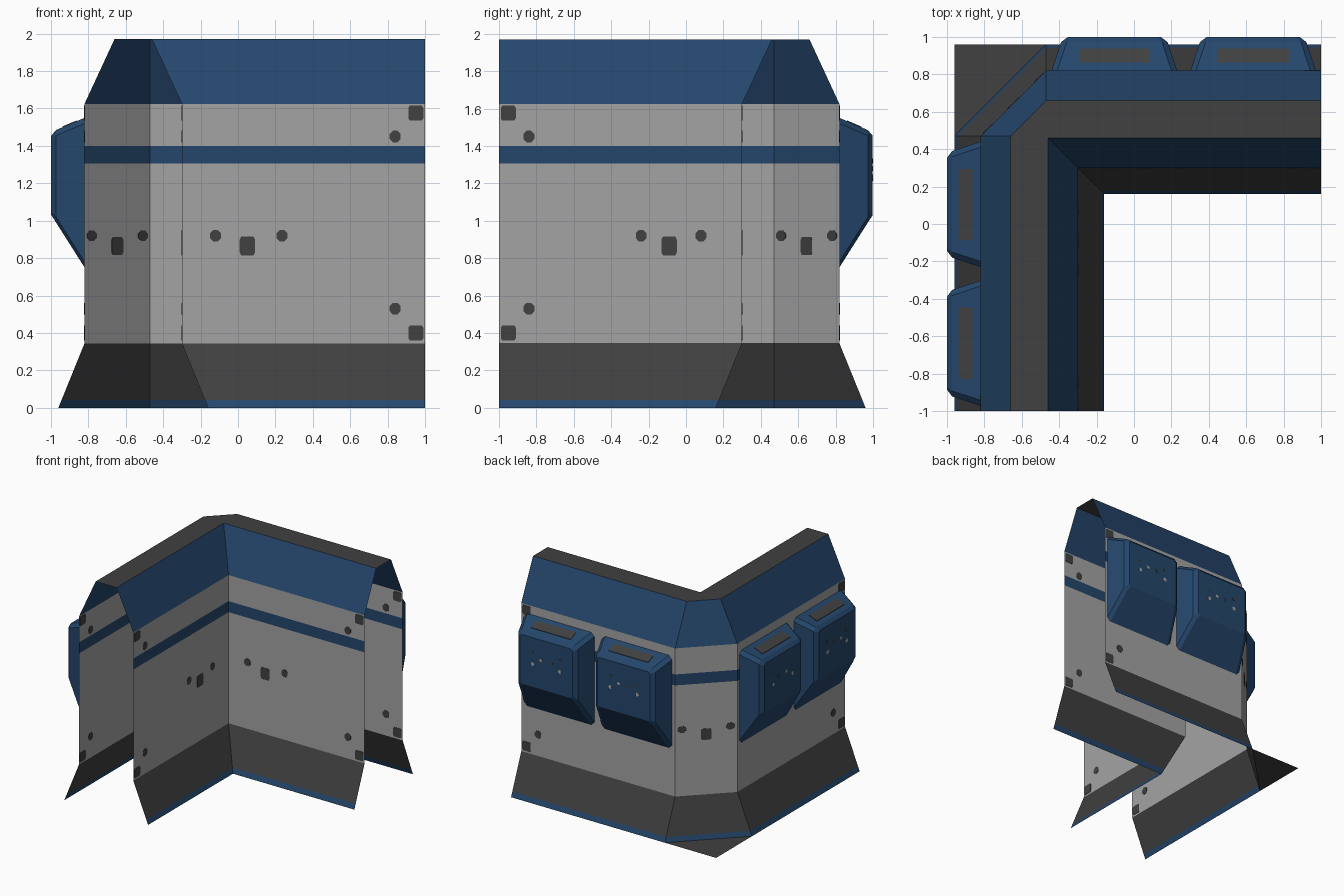
import bpy, bmesh, math

if "Cube" in bpy.data.objects:
    bpy.data.objects.remove(bpy.data.objects["Cube"])

R = math.sqrt(0.5)


def material(name, rgb):
    m = bpy.data.materials.new(name)
    m.diffuse_color = (*rgb, 1)
    m.use_nodes = True
    m.node_tree.nodes["Principled BSDF"].inputs["Base Color"].default_value = m.diffuse_color
    return m


MATS = [material("light_grey", (0.37, 0.37, 0.37)),
        material("dark_grey", (0.052, 0.052, 0.052)),
        material("navy_blue", (0.018, 0.062, 0.150))]
GREY, DARK, BLUE = range(3)


def finish(name, bm):
    me = bpy.data.meshes.new(name)
    bm.to_mesh(me)
    bm.free()
    for m in MATS:
        me.materials.append(m)
    ob = bpy.data.objects.new(name, me)
    bpy.context.collection.objects.link(ob)
    return ob


# Frames: u runs along the wall, o points outward, z is up
def back(u, o, z):
    return (u, o, z)


def left(u, o, z):
    return (-o, -u, z)


def corner(u, o, z):
    return ((u - o) * R, (u + o) * R, z)


def loft(bm, rings, mat):
    for r, s in zip(rings, rings[1:]):
        for j in range(len(r)):
            k = (j + 1) % len(r)
            bm.faces.new((r[j], r[k], s[k], s[j])).material_index = mat
    bm.faces.new(rings[-1]).material_index = mat


# Hollow L-shaped wall: one cross-section swept around the corner
BREAK = 0.47
inner = [(0.16, 0), (0.177, 0.042), (0.30, 0.345), (0.30, 1.305),
         (0.30, 1.40), (0.30, 1.625), (0.46, 1.97)]
outer = [(0.66, 1.97), (0.82, 1.625), (0.82, 1.40), (0.82, 1.305),
         (0.82, 0.345), (0.943, 0.042), (0.96, 0)]
bands = [BLUE, DARK, GREY, BLUE, GREY, BLUE, DARK,
         BLUE, GREY, BLUE, GREY, DARK, BLUE]
bm = bmesh.new()
rings = []
for d, z in inner + outer:
    b = d if d < BREAK else BREAK
    path = [(-d, -1), (-d, b), (-b, d), (1, d)]
    rings.append([bm.verts.new((x, y, z)) for x, y in path])
for r, s, mat in zip(rings, rings[1:], bands):
    for j in range(3):
        f = bm.faces.new((r[j], r[j + 1], s[j + 1], s[j]))
        f.material_index = mat
bmesh.ops.remove_doubles(bm, verts=bm.verts, dist=0.0005)
finish("corner_wall", bm)

# Flat triangular foot outside the chamfered corner
bm = bmesh.new()
f = bm.faces.new([bm.verts.new(p) for p in
                  ((-0.96, 0.47, 0), (-0.47, 0.96, 0), (-0.96, 0.96, 0))])
f.material_index = DARK
finish("corner_foot", bm)


# Thin plate standing in the wall plane, visible from both sides
def plate(bm, frame, u, o, z, ru, rz, mat=DARK, square=False, t=0.003):
    if square:
        pts = [(ru, -rz * .7), (ru, rz * .7), (ru * .8, rz), (-ru * .8, rz),
               (-ru, rz * .7), (-ru, -rz * .7), (-ru * .8, -rz), (ru * .8, -rz)]
    else:
        pts = [(ru * math.cos(a), rz * math.sin(a))
               for a in [(i + .5) * math.pi / 4 for i in range(8)]]
    rs = [[bm.verts.new(frame(u + a, o + s, z + b)) for a, b in pts]
          for s in (-t, t)]
    bm.faces.new(rs[0][::-1]).material_index = mat
    loft(bm, rs, mat)


# Bolts and sockets on the walls
bm = bmesh.new()
for frame, mid, pair in ((back, 0.05, (-0.12, 0.235)), (left, 0.09, (-0.08, 0.24))):
    plate(bm, frame, mid, 0.30, 0.865, 0.041, 0.05, square=True)
    for u in pair:
        plate(bm, frame, u, 0.30, 0.92, 0.031, 0.034)
    for o in (0.30, 0.82):
        for z in (0.40, 1.575):
            plate(bm, frame, 0.95, o, z, 0.04, 0.04, square=True)
        for z in (0.53, 1.45):
            plate(bm, frame, 0.84, o, z, 0.032, 0.034)
plate(bm, corner, 0, 1.29 * R, 0.865, 0.042, 0.048, square=True)
for u in (-0.193, 0.193):
    plate(bm, corner, u, 1.29 * R, 0.92, 0.038, 0.03)
bmesh.ops.recalc_face_normals(bm, faces=bm.faces)
finish("wall_bolts", bm)


# Protruding armour boxes with bevelled faces, a top vent and front studs
def octagon(h, z0, z1, c):
    return [(h, z0 + c), (h, z1 - c), (h - c, z1), (c - h, z1),
            (-h, z1 - c), (-h, z0 + c), (c - h, z0), (h - c, z0)]


SECTIONS = [(0.82, 0.335, 0.75, 1.55, 0.03), (0.972, 0.285, 0.99, 1.485, 0.03),
            (0.998, 0.25, 1.03, 1.455, 0.015)]
for frame, side in ((back, "back"), (left, "left")):
    for n, cu in enumerate((-0.105, 0.637)):
        bm = bmesh.new()
        loft(bm, [[bm.verts.new(frame(cu + a, o, b)) for a, b in octagon(h, z0, z1, c)]
                  for o, h, z0, z1, c in SECTIONS], BLUE)
        bmesh.ops.recalc_face_normals(bm, faces=bm.faces)
        finish(f"{side}_box_{n + 1}", bm)

        bm = bmesh.new()
        vent = [(-0.19, 0.862), (0.19, 0.862), (0.19, 0.937), (-0.19, 0.937)]
        rs = [[bm.verts.new(frame(cu + a, o, 1.55 - (o - 0.82) * 0.428 + dz))
               for a, o in vent] for dz in (-0.002, 0.004)]
        loft(bm, rs, DARK)
        for s in (-1, 1):
            plate(bm, frame, cu + s * 0.13, 0.998, 1.23, 0.016, 0.018, GREY, t=0.002)
            plate(bm, frame, cu + s * 0.13, 0.998, 1.32, 0.013, 0.015, DARK, t=0.002)
            plate(bm, frame, cu + s * 0.05, 0.998, 1.28, 0.014, 0.015,
                  GREY if s > 0 else DARK, t=0.002)
        bmesh.ops.recalc_face_normals(bm, faces=bm.faces)
        finish(f"{side}_box_{n + 1}_vent_and_studs", bm)
